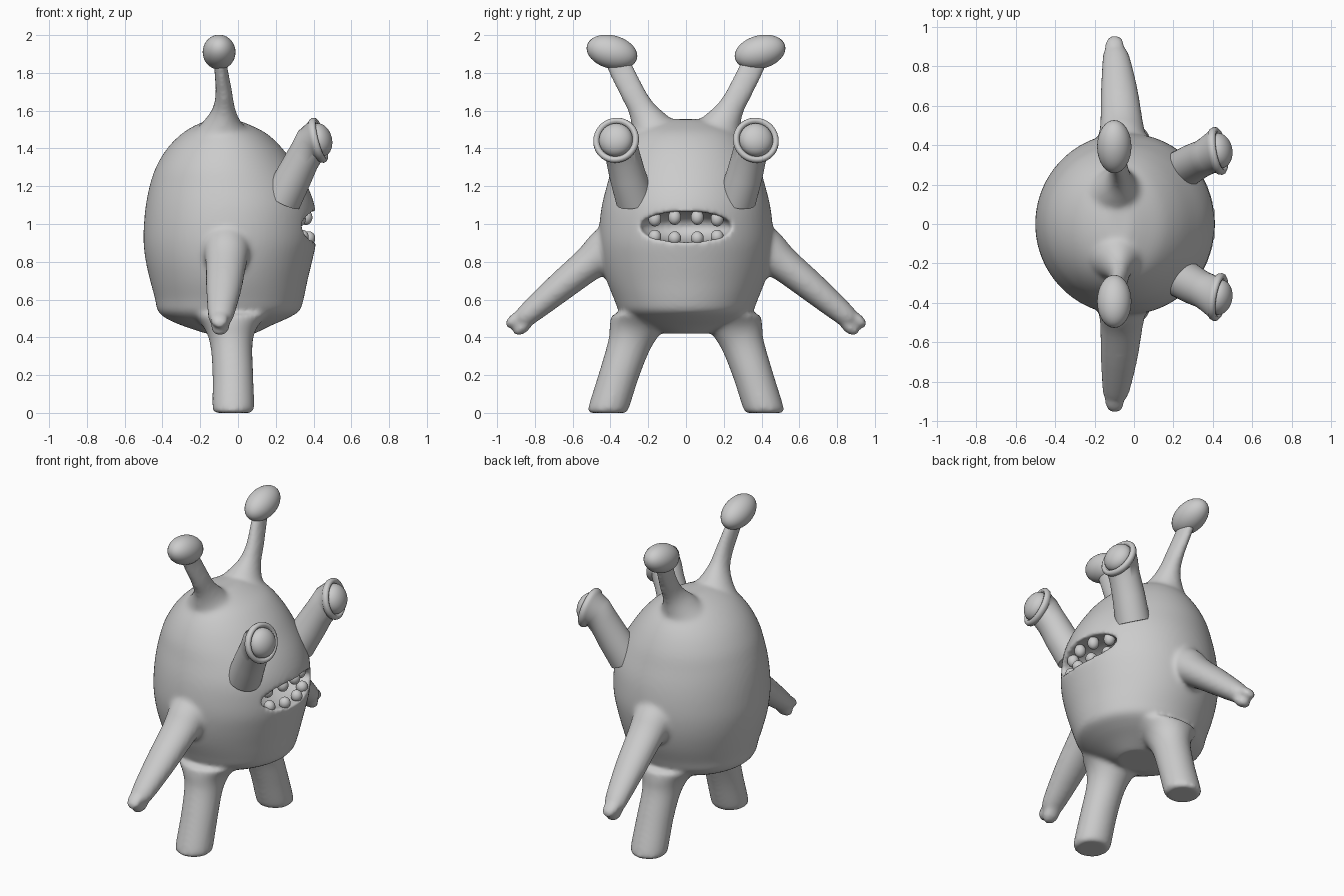
import bpy, bmesh, math
from mathutils import Vector, Matrix


def catmull(rows, steps):
    # smooth interpolation between rows of numbers
    out = []
    for i in range(len(rows) - 1):
        p0, p1, p2, p3 = (rows[max(i - 1, 0)], rows[i], rows[i + 1],
                          rows[min(i + 2, len(rows) - 1)])
        for k in range(steps):
            t = k / steps
            out.append([0.5 * (2 * b + (c - a) * t + (2 * a - 5 * b + 4 * c - d) * t * t
                               + (3 * b - a - 3 * c + d) * t ** 3)
                        for a, b, c, d in zip(p0, p1, p2, p3)])
    return out + [list(rows[-1])]


def loft(bm, rows, sides=40, steps=1):
    # row = centre xyz, normal xyz, radius along x, radius across
    rings = []
    for r in catmull(rows, steps):
        c, n = Vector(r[:3]), Vector(r[3:6]).normalized()
        u = (Vector((1, 0, 0)) - n * n.x).normalized()
        v = n.cross(u)
        angles = [2 * math.pi * k / sides for k in range(sides)]
        rings.append([bm.verts.new(c + u * r[6] * math.cos(a) + v * r[7] * math.sin(a))
                      for a in angles])
    faces = [bm.faces.new((a[k], a[(k + 1) % sides], b[(k + 1) % sides], b[k]))
             for a, b in zip(rings, rings[1:]) for k in range(sides)]
    faces += [bm.faces.new(rings[0]), bm.faces.new(rings[-1])]
    bmesh.ops.recalc_face_normals(bm, faces=faces)


def ball(bm, centre, radii, rot=Matrix()):
    bmesh.ops.create_uvsphere(bm, u_segments=32, v_segments=20, radius=1,
                              matrix=Matrix.Translation(centre) @ rot
                              @ Matrix.Diagonal((*radii, 1)))


def finish(name, bm, sharp=None):
    me = bpy.data.meshes.new(name)
    bm.to_mesh(me)
    bm.free()
    ob = bpy.data.objects.new(name, me)
    bpy.context.collection.objects.link(ob)
    for p in me.polygons:
        p.use_smooth = True
    if sharp:
        me.set_sharp_from_angle(angle=math.radians(sharp))
    return ob


# torso profile: z, back x, front x, half width
profile = [(0.42, -0.17, 0.09, 0.12), (0.46, -0.29, 0.17, 0.23), (0.50, -0.38, 0.26, 0.31),
           (0.54, -0.425, 0.325, 0.355), (0.60, -0.438, 0.347, 0.38), (0.70, -0.465, 0.368, 0.42),
           (0.80, -0.488, 0.392, 0.447), (0.90, -0.50, 0.413, 0.46), (1.00, -0.498, 0.415, 0.458),
           (1.10, -0.488, 0.405, 0.445), (1.20, -0.468, 0.368, 0.42), (1.30, -0.435, 0.308, 0.39),
           (1.40, -0.375, 0.235, 0.34), (1.48, -0.295, 0.15, 0.275), (1.53, -0.21, 0.05, 0.19),
           (1.555, -0.13, -0.02, 0.10)]
bm = bmesh.new()
loft(bm, [((b + f) / 2, 0, z, 0, 0, 1, (f - b) / 2, w) for z, b, f, w in profile], 72, 4)

for s in (1, -1):
    # legs
    loft(bm, [(-0.025, s * 0.412, 0.0, 0, 0, 1, 0.095, 0.095),
              (-0.025, s * 0.41, 0.025, 0, 0, 1, 0.11, 0.108),
              (-0.027, s * 0.355, 0.2, 0, -s * 0.1, 1, 0.108, 0.107),
              (-0.035, s * 0.30, 0.36, 0, -s * 0.2, 1, 0.112, 0.114),
              (-0.04, s * 0.265, 0.45, 0, -s * 0.1, 1, 0.14, 0.14),
              (-0.04, s * 0.235, 0.52, 0, 0, 1, 0.20, 0.16)], 40, 4)
    # arms
    loft(bm, [(-0.06, s * 0.35, 0.88, 0, s, -0.6, 0.15, 0.15),
              (-0.06, s * 0.44, 0.845, 0, s, -0.7, 0.122, 0.115),
              (-0.063, s * 0.52, 0.785, 0, s, -0.75, 0.108, 0.092),
              (-0.075, s * 0.68, 0.655, 0, s, -0.75, 0.094, 0.078),
              (-0.09, s * 0.84, 0.52, 0, s, -0.75, 0.07, 0.06),
              (-0.095, s * 0.88, 0.487, 0, s, -0.75, 0.054, 0.044)], 40, 4)
    # fingertips
    turn = Matrix.Rotation(-s * 0.66, 4, 'X')
    ball(bm, (-0.098, s * 0.905, 0.495), (0.05, 0.062, 0.032), turn)
    ball(bm, (-0.095, s * 0.865, 0.452), (0.05, 0.058, 0.032), turn)
    # antenna stalks
    loft(bm, [(-0.09, s * 0.15, 1.44, 0, s * 0.3, 1, 0.19, 0.15),
              (-0.085, s * 0.19, 1.53, 0, s * 0.4, 1, 0.105, 0.105),
              (-0.075, s * 0.235, 1.61, 0, s * 0.45, 1, 0.06, 0.072),
              (-0.075, s * 0.285, 1.70, 0, s * 0.45, 1, 0.044, 0.066),
              (-0.09, s * 0.345, 1.82, 0, s * 0.45, 1, 0.036, 0.066),
              (-0.095, s * 0.38, 1.88, 0, s * 0.45, 1, 0.034, 0.06)], 40, 4)
body = finish("body", bm)

# mouth cavity
bm = bmesh.new()
ball(bm, (0.36, 0, 0.985), (0.17, 0.245, 0.083))
cutter = finish("mouth_cutter", bm)
cutter.hide_render = True
cutter.hide_viewport = True


def remesh(name):
    m = body.modifiers.new(name, 'REMESH')
    m.mode = 'VOXEL'
    m.voxel_size = 0.012
    m.use_smooth_shade = True


remesh("fuse")
cut = body.modifiers.new("mouth", 'BOOLEAN')
cut.operation = 'DIFFERENCE'
cut.solver = 'EXACT'
cut.object = cutter
remesh("blend")
sm = body.modifiers.new("soften", 'SMOOTH')
sm.factor = 0.5
sm.iterations = 10

# teeth
bm = bmesh.new()
for y, x in ((0.06, 0.375), (0.165, 0.34)):
    for s in (1, -1):
        dz = 0.008 if y > 0.1 else 0
        ball(bm, (x, s * y, 0.925 + dz), (0.034, 0.034, 0.036))
        ball(bm, (x - 0.015, s * y, 1.035 - dz), (0.034, 0.034, 0.04))
finish("teeth", bm)

for s, side in ((1, "left"), (-1, "right")):
    # antenna knobs
    bm = bmesh.new()
    ball(bm, (-0.1, s * 0.392, 1.91), (0.087, 0.137, 0.088), Matrix.Rotation(s * 0.26, 4, 'X'))
    finish("antenna_knob_" + side, bm)

    # eye stalk with a rim turned to face forward
    n = Vector((0.95, s * 0.17, 0.25)).normalized()
    d = Vector((0.45, s * 0.23, 0.86))
    m = (n + d).normalized()
    disc = Vector((0.425, s * 0.37, 1.443))
    bm = bmesh.new()
    rows = [(0.235, s * 0.27, 1.13, *d, 0.102, 0.102),
            (0.30, s * 0.31, 1.26, *d, 0.096, 0.096),
            (0.352, s * 0.335, 1.36, *(d * 1.6 + n), 0.094, 0.092),
            (0.382, s * 0.352, 1.415, *m, 0.1, 0.096)]
    for off, r in ((-0.024, 0.108), (-0.016, 0.118), (0, 0.123), (0.012, 0.12),
                   (0.02, 0.11), (0.018, 0.098), (0.005, 0.09)):
        rows.append((*(disc + n * off), *n, r, r))
    loft(bm, rows, 48)
    finish("eye_stalk_" + side, bm, 50)

    # eyeballs
    bm = bmesh.new()
    ball(bm, disc + n * 0.008, (0.09, 0.09, 0.064), n.to_track_quat('Z', 'Y').to_matrix().to_4x4())
    finish("eyeball_" + side, bm)
